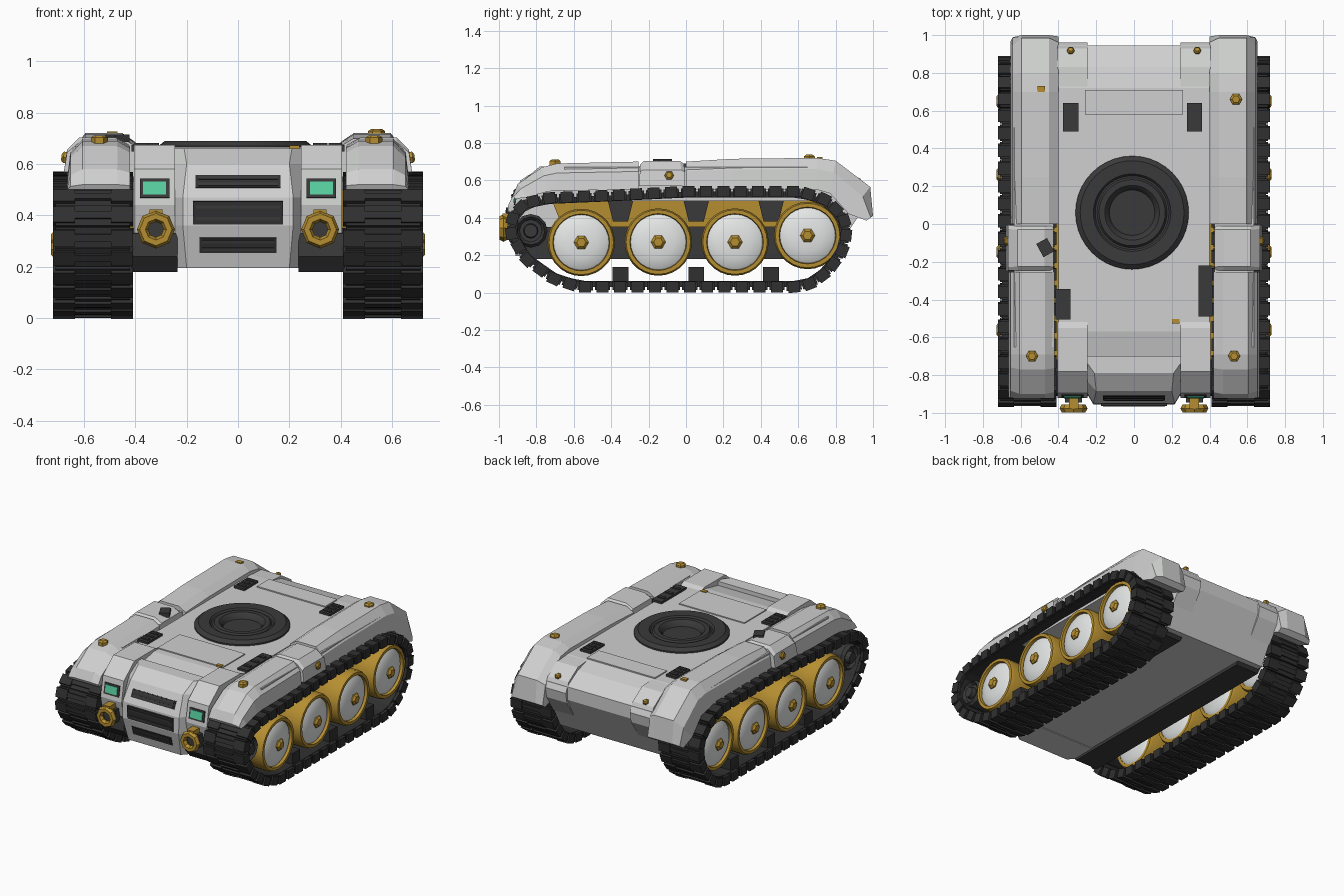
import bpy, bmesh, math
from mathutils import Vector, Matrix

if "Cube" in bpy.data.objects:
    bpy.data.objects.remove(bpy.data.objects["Cube"])


def material(name, rgb):
    m = bpy.data.materials.new(name)
    m.diffuse_color = (*rgb, 1)
    m.use_nodes = True
    m.node_tree.nodes["Principled BSDF"].inputs["Base Color"].default_value = m.diffuse_color
    return m


GREY = material("light_grey_armour", (0.62, 0.63, 0.62))
WHITE = material("white_wheel", (0.78, 0.79, 0.79))
TRACK = material("dark_track", (0.03, 0.03, 0.031))
METAL = material("dark_metal", (0.042, 0.042, 0.043))
GOLD = material("gold_trim", (0.46, 0.27, 0.03))
GREEN = material("green_lamp", (0.10, 0.63, 0.36))


def obj(name, bm, mat, mirror=False, smooth=False):
    bmesh.ops.recalc_face_normals(bm, faces=bm.faces)
    if smooth:
        for f in bm.faces:
            f.smooth = True
        for e in bm.edges:
            e.smooth = e.calc_face_angle(0) < math.radians(35)
    me = bpy.data.meshes.new(name)
    bm.to_mesh(me)
    bm.free()
    me.materials.append(mat)
    o = bpy.data.objects.new(name, me)
    bpy.context.collection.objects.link(o)
    if mirror:
        o.modifiers.new("mirror", 'MIRROR').use_mirror_merge = False
    return o


def loft(bm, rings, loop=False):
    vs = [[bm.verts.new(p) for p in r] for r in rings]
    n = len(vs[0])
    for i in range(len(vs) if loop else len(vs) - 1):
        a, b = vs[i], vs[(i + 1) % len(vs)]
        for k in range(n):
            bm.faces.new((a[k], a[(k + 1) % n], b[(k + 1) % n], b[k]))
    if not loop:
        bm.faces.new(vs[0])
        bm.faces.new(vs[-1])


def box(bm, c, size, rot=Matrix()):
    m = Matrix.Translation(c) @ rot.to_4x4() @ Matrix.Diagonal((*size, 1))
    bmesh.ops.create_cube(bm, size=1, matrix=m)


def extrude(bm, prof, x0, x1, inset=0):
    loft(bm, [[(x, y, z) for y, z in prof] for x in (x0, x1)])


def lathe(bm, prof, pos, axis=(1, 0, 0), n=28, loop=False):
    m = Matrix.Translation(pos) @ Vector(axis).to_track_quat('Z', 'Y').to_matrix().to_4x4()
    rings = [[m @ Vector((r * math.cos(2 * math.pi * k / n), r * math.sin(2 * math.pi * k / n), h))
              for k in range(n)] for r, h in prof]
    loft(bm, rings, loop)


def bolt(bm, pos, axis, r=0.03, h=0.03):
    lathe(bm, [(r, -0.015), (r, h * 0.6), (r * 0.6, h)], pos, axis, 6)


# Main hull with a round well under the turret ring
bm = bmesh.new()
extrude(bm, [(-0.80, 0.61), (-0.57, 0.66), (0.72, 0.66), (0.83, 0.63), (0.945, 0.56),
             (0.945, 0.47), (0.80, 0.20), (-0.86, 0.20), (-0.86, 0.50)], -0.40, 0.40)
hull = obj("hull", bm, GREY)
bm = bmesh.new()
lathe(bm, [(0.16, 0.59), (0.16, 0.8)], (-0.01, 0.06, 0), (0, 0, 1))
cutter = obj("turret_well_cutter", bm, METAL)
cutter.hide_render = True
cutter.hide_viewport = True
cut = hull.modifiers.new("well", 'BOOLEAN')
cut.operation = 'DIFFERENCE'
cut.object = cutter

# Turret ring
bm = bmesh.new()
lathe(bm, [(0.30, 0.65), (0.30, 0.67), (0.275, 0.69), (0.205, 0.688), (0.195, 0.675), (0.185, 0.675),
           (0.175, 0.688), (0.145, 0.688), (0.125, 0.67), (0.11, 0.61), (0.04, 0.605)],
      (-0.01, 0.06, 0), (0, 0, 1), 40)
obj("turret_ring", bm, METAL, smooth=True)

# Front grille block
bm = bmesh.new()
rings = []
nose = [(-0.79, 0.66, 0.21), (-0.885, 0.60, 0.20), (-0.95, 0.47, 0.215), (-0.955, 0.36, 0.215), (-0.91, 0.195, 0.20)]
for y, z, w in nose:
    rings.append([(-0.245, -0.7, z), (-0.245, y + 0.05, z), (-w, y, z), (w, y, z), (0.245, y + 0.05, z), (0.245, -0.7, z)])
loft(bm, rings)
obj("front_grille_block", bm, GREY)

# Grille slots with slats
slots, slats = bmesh.new(), bmesh.new()
for y, z, w, h, tilt in [(-0.918, 0.53, 0.33, 0.055, -26), (-0.954, 0.41, 0.35, 0.09, 3), (-0.933, 0.285, 0.30, 0.06, 15)]:
    rot = Matrix.Rotation(math.radians(tilt), 3, 'X')
    box(slots, (0, y, z), (w, 0.012, h), rot)
    for k in (-0.25, 0.25):
        box(slats, Vector((0, y, z)) + rot @ Vector((0, -0.004, k * h)), (w * 0.94, 0.014, 0.012), rot)
obj("grille_slots", slots, TRACK)
obj("grille_slats", slats, METAL)

# Front lamp pods, rear corner blocks, lower side rails
bm = bmesh.new()
extrude(bm, [(-0.52, 0.66), (-0.55, 0.675), (-0.78, 0.675), (-0.895, 0.58), (-0.92, 0.44),
             (-0.89, 0.31), (-0.6, 0.31)], 0.245, 0.405)
obj("lamp_pods", bm, GREY, True)
bm = bmesh.new()
extrude(bm, [(0.70, 0.66), (0.83, 0.65), (0.93, 0.585), (0.962, 0.52), (0.95, 0.45), (0.87, 0.33), (0.7, 0.4)], 0.245, 0.405)
obj("rear_corner_blocks", bm, GREY, True)
bm = bmesh.new()
extrude(bm, [(-0.90, 0.33), (-0.91, 0.24), (-0.86, 0.18), (0.74, 0.18), (0.80, 0.24), (0.80, 0.35), (-0.8, 0.35)], 0.235, 0.415)
obj("lower_side_rails", bm, METAL, True)

# Lamps and towing rings
bm = bmesh.new()
box(bm, (0.325, -0.909, 0.505), (0.115, 0.012, 0.075), Matrix.Rotation(math.radians(-10), 3, 'X'))
obj("lamp_frames", bm, METAL, True)
bm = bmesh.new()
box(bm, (0.325, -0.914, 0.506), (0.09, 0.012, 0.052), Matrix.Rotation(math.radians(-10), 3, 'X'))
obj("lamps", bm, GREEN, True)
bm = bmesh.new()
lathe(bm, [(0.052 + 0.022 * math.cos(a), 0.024 * math.sin(a)) for a in [math.tau * k / 6 for k in range(6)]],
      (0.32, -0.976, 0.345), (0, -1, 0), 8, True)
box(bm, (0.32, -0.94, 0.405), (0.05, 0.08, 0.035))
obj("towing_rings", bm, GOLD, True)
bm = bmesh.new()
box(bm, (0.32, -0.92, 0.345), (0.09, 0.05, 0.09))
obj("towing_ring_mounts", bm, METAL, True)


# Fenders: three sections lofted along y, stations are (y top, z top, y bottom, z bottom)
def fender(name, stations, xi, xo):
    b = bmesh.new()
    rs = []
    for yt, zt, yb, zb in stations:
        def p(x, d):
            return (x, yt + (yb - yt) * d, zt + (zb - zt) * d)
        rs.append([p(xi, 1), p(xi, 0.2), p(xi + 0.05, 0), p(xo - 0.06, 0), p(xo - 0.012, 0.35), p(xo, 1)])
    loft(b, rs)
    obj(name, b, GREY, True)


fender("front_fenders", [(-0.925, 0.52, -0.915, 0.50), (-0.90, 0.58, -0.85, 0.51), (-0.77, 0.67, -0.74, 0.54),
                         (-0.69, 0.69, -0.69, 0.545), (-0.255, 0.70, -0.255, 0.55)], 0.42, 0.665)
fender("middle_fenders", [(-0.245, 0.685, -0.25, 0.57), (-0.225, 0.703, -0.235, 0.57),
                          (-0.03, 0.703, -0.02, 0.57), (-0.01, 0.685, -0.005, 0.57)], 0.425, 0.678)
fender("rear_fenders", [(0.0, 0.70, 0.0, 0.55), (0.25, 0.715, 0.25, 0.55), (0.70, 0.72, 0.70, 0.55), (0.80, 0.705, 0.77, 0.53),
                        (0.985, 0.565, 0.87, 0.42), (1.0, 0.41, 0.965, 0.385)], 0.40, 0.655)
bm = bmesh.new()
box(bm, (0.53, 0, 0.58), (0.21, 1.3, 0.18))
obj("fender_core", bm, GREY, True)

# Tracks: resample an outer outline (y, z) into links
path = [Vector(p) for p in [(0.58, 0.0), (-0.58, 0.0), (-0.73, 0.05), (-0.88, 0.16), (-0.965, 0.30), (-0.955, 0.42),
                            (-0.88, 0.505), (-0.75, 0.535), (-0.4, 0.55), (0.0, 0.57), (0.62, 0.57), (0.77, 0.52),
                            (0.87, 0.42), (0.89, 0.32), (0.86, 0.20), (0.78, 0.09), (0.68, 0.02)]]
N = 46
segs = [(a, b, (b - a).length) for a, b in zip(path, path[1:] + path[:1])]
total = sum(s[2] for s in segs)


def at(d):
    d %= total
    for a, b, l in segs:
        if d <= l:
            return a.lerp(b, d / l)
        d -= l
    return path[0]


links, band = bmesh.new(), []
for i in range(N):
    d = total * i / N
    c, t = at(d), (at(d + 0.045) - at(d - 0.045)).normalized()
    T, U = Vector((0, t.x, t.y)), Vector((0, -t.y, t.x))
    C = Vector((0, c.x, c.y))
    rot = Matrix((Vector((1, 0, 0)), T, U)).transposed()
    X = Vector((1, 0, 0))
    box(links, C + X * 0.565 - U * 0.035, (0.29, 0.082, 0.045), rot)
    for x in (0.452, 0.678):
        box(links, C + X * x - U * 0.03, (0.085, 0.064, 0.06), rot)
    box(links, C + X * 0.565 - U * 0.012, (0.14, 0.03, 0.02), rot)
    band.append([C + X * x - U * o for x, o in ((0.43, 0.062), (0.43, 0.03), (0.70, 0.03), (0.70, 0.062))])
loft(links, band, True)
for y in (-0.35, 0.055, 0.455):
    box(links, (0.60, y, 0.10), (0.18, 0.085, 0.075))
obj("tracks", links, TRACK, True)

# Road wheels, hubs and front idlers
rims, discs, hubs = bmesh.new(), bmesh.new(), bmesh.new()
for y, z in [(-0.56, 0.268), (-0.148, 0.27), (0.262, 0.27), (0.65, 0.305)]:
    lathe(rims, [(0.148, 0.47), (0.17, 0.47), (0.18, 0.485), (0.18, 0.68), (0.172, 0.70), (0.152, 0.70), (0.148, 0.68)],
          (0, y, z), loop=True)
    lathe(discs, [(0.12, 0.455), (0.15, 0.475), (0.15, 0.68), (0.135, 0.69), (0.085, 0.704), (0.03, 0.708)], (0, y, z))
    lathe(hubs, [(0.04, 0.44), (0.04, 0.715), (0.025, 0.728)], (0, y, z), n=6)
obj("wheel_rims", rims, GOLD, True, True)
obj("wheel_discs", discs, WHITE, True, True)
obj("wheel_hubs", hubs, GOLD, True)
bm = bmesh.new()
lathe(bm, [(0.09, 0.47), (0.09, 0.66), (0.075, 0.68), (0.06, 0.66), (0.04, 0.66), (0.035, 0.69)], (0, -0.83, 0.33), n=12)
obj("front_idlers", bm, METAL, True)

# Suspension plates behind the wheels
bm = bmesh.new()
extrude(bm, [(-0.72, 0.50), (-0.66, 0.35), (0.66, 0.35), (0.74, 0.50)], 0.40, 0.47)
obj("suspension_plates", bm, GOLD, True)
bm = bmesh.new()
for y in (-0.35, 0.055, 0.455):
    extrude(bm, [(y - 0.07, 0.50), (y - 0.04, 0.38), (y + 0.04, 0.38), (y + 0.07, 0.50)], 0.40, 0.50)
obj("suspension_brackets", bm, METAL, True)

# Deck vents with ribs
bm = bmesh.new()
for x, y, w, l in [(-0.335, 0.565, 0.08, 0.15), (0.32, 0.565, 0.08, 0.15), (-0.375, -0.425, 0.08, 0.16), (0.378, -0.355, 0.075, 0.27)]:
    box(bm, (x, y, 0.662), (w, l, 0.025))
    for k in (-0.3, 0, 0.3):
        box(bm, (x, y + k * l, 0.675), (w * 0.7, 0.02, 0.014))
box(bm, (-0.47, -0.125, 0.70), (0.065, 0.08, 0.03), Matrix.Rotation(0.5, 3, 'Z'))
obj("deck_vents", bm, METAL)

# Raised deck plates
bm = bmesh.new()
box(bm, (0, 0.645, 0.662), (0.52, 0.13, 0.012))
box(bm, (0, -0.40, 0.662), (0.50, 0.24, 0.010))
obj("deck_plates", bm, GREY)

# Gold bolts
bm = bmesh.new()
for x, y, z in [(0.54, 0.66, 0.715), (0.53, -0.70, 0.69), (-0.54, -0.70, 0.69)]:
    bolt(bm, (x, y, z), (0, 0, 1), 0.033, 0.022)
for s in (-1, 1):
    bolt(bm, (s * 0.668, -0.09, 0.625), (s, 0, 0.15), 0.025, 0.02)
    bolt(bm, (s * 0.175, -0.765, 0.625), (0, -0.4, 1), 0.025, 0.03)
    bolt(bm, (s * 0.335, 0.915, 0.595), (0, 0.5, 1), 0.02, 0.02)
box(bm, (-0.49, 0.715, 0.72), (0.04, 0.03, 0.012))
box(bm, (0.22, -0.515, 0.665), (0.04, 0.025, 0.014))
obj("gold_bolts", bm, GOLD)
